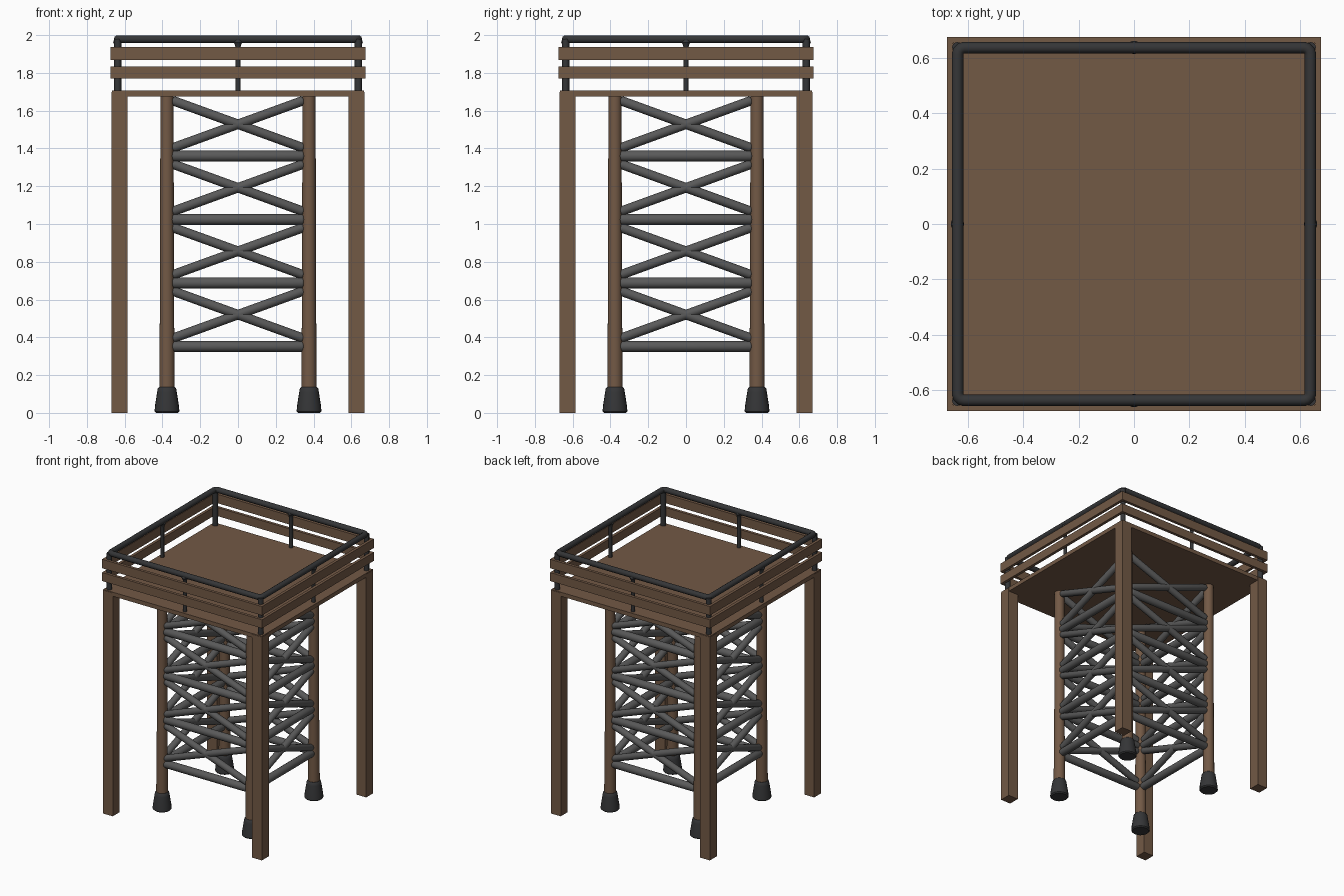
import bpy
from math import radians, sin, cos, pi
from mathutils import Vector

if "Cube" in bpy.data.objects:
    bpy.data.objects.remove(bpy.data.objects["Cube"])


def material(name, r, g, b):
    m = bpy.data.materials.new(name)
    m.diffuse_color = (r, g, b, 1)
    m.use_nodes = True
    m.node_tree.nodes["Principled BSDF"].inputs["Base Color"].default_value = m.diffuse_color
    return m


wood = material("wood", 0.17, 0.10, 0.06)
steel = material("steel", 0.10, 0.10, 0.10)
dark = material("dark_metal", 0.035, 0.036, 0.038)


def mesh_object(name, verts, faces, mat, smooth=False):
    me = bpy.data.meshes.new(name)
    me.from_pydata(verts, [], faces)
    me.materials.append(mat)
    ob = bpy.data.objects.new(name, me)
    bpy.context.collection.objects.link(ob)
    if smooth:
        bpy.ops.object.select_all(action='DESELECT')
        ob.select_set(True)
        bpy.context.view_layer.objects.active = ob
        bpy.ops.object.shade_smooth_by_angle(angle=radians(40))
    return ob


def box(name, lo, hi, mat):
    v = [(x, y, z) for x in (lo[0], hi[0]) for y in (lo[1], hi[1]) for z in (lo[2], hi[2])]
    f = [(0, 1, 3, 2), (4, 6, 7, 5), (0, 4, 5, 1), (2, 3, 7, 6), (0, 2, 6, 4), (1, 5, 7, 3)]
    return mesh_object(name, v, f, mat)


def lathe(name, profile, start, axis, mat, n=20):
    """Round solid: profile of (radius, distance) along an axis from start."""
    q = Vector(axis).to_track_quat('Z', 'Y')
    start = Vector(start)
    v = [start + q @ Vector((r * cos(2 * pi * i / n), r * sin(2 * pi * i / n), h))
         for r, h in profile for i in range(n)]
    f = [(k * n + i, k * n + (i + 1) % n, (k + 1) * n + (i + 1) % n, (k + 1) * n + i)
         for k in range(len(profile) - 1) for i in range(n)]
    f += [tuple(reversed(range(n))), tuple(range(len(v) - n, len(v)))]
    return mesh_object(name, v, f, mat, True)


def tube(name, a, b, r, mat):
    """Tube with slightly rounded ends."""
    d = Vector(b) - Vector(a)
    L = d.length
    prof = [(r * 0.6, 0), (r * 0.9, 0.006), (r, 0.014), (r, L - 0.014), (r * 0.9, L - 0.006), (r * 0.6, L)]
    return lathe(name, prof, a, d, mat, 16)


# Deck
box("deck", (-0.668, -0.668, 1.675), (0.668, 0.668, 1.706), wood)

for sx in (-1, 1):
    for sy in (-1, 1):
        # Square outer posts
        cx, cy = sx * 0.628, sy * 0.628
        box("outer_post", (cx - 0.042, cy - 0.042, 0), (cx + 0.042, cy + 0.042, 1.70), wood)
        # Round inner legs with rubber feet
        p = (sx * 0.376, sy * 0.376, 0)
        lathe("inner_leg", [(0.041, 0.1), (0.040, 0.3), (0.037, 0.6), (0.035, 1.68)], p, (0, 0, 1), wood)
        lathe("leg_foot", [(0.058, 0), (0.066, 0.008), (0.063, 0.04), (0.052, 0.11),
                           (0.049, 0.128), (0.042, 0.136)], p, (0, 0, 1), dark)
        # Railing corner posts
        lathe("rail_corner_post", [(0.019, 0), (0.019, 0.28)],
              (sx * 0.637, sy * 0.637, 1.70), (0, 0, 1), dark, 16)

# Everything that repeats on the four sides
for k in range(4):
    c, s = round(cos(k * pi / 2)), round(sin(k * pi / 2))

    def turn(x, y, z):
        return (c * x - s * y, s * x + c * y, z)

    # Cross braced lattice between the inner legs
    for i in range(4):
        z = 0.352 + 0.336 * i
        tube("horizontal_brace", turn(-0.352, -0.376, z), turn(0.352, -0.376, z), 0.029, steel)
        zc = z + 0.168
        for d in (-1, 1):
            tube("diagonal_brace", turn(-0.350, -0.376, zc - 0.127 * d),
                 turn(0.350, -0.376, zc + 0.127 * d), 0.025, steel)

    # Railing planks outside the rail posts
    e = 0.674 if k % 2 == 0 else 0.655
    for z0, z1 in ((1.77, 1.835), (1.868, 1.936)):
        a, b = turn(-e, -0.674, z0), turn(e, -0.652, z1)
        box("railing_plank", [min(q) for q in zip(a, b)], [max(q) for q in zip(a, b)], wood)

    # Middle rail post, flared under the handrail
    lathe("rail_middle_post", [(0.013, 0), (0.013, 0.235), (0.017, 0.25), (0.024, 0.262), (0.02, 0.275)],
          turn(0, -0.637, 1.70), (0, 0, 1), dark, 16)

# Round handrail with tight rounded corners
cu = bpy.data.curves.new("handrail", 'CURVE')
cu.dimensions = '3D'
cu.bevel_depth = 0.021
cu.bevel_resolution = 3
cu.use_fill_caps = True
R, m = 0.024, 0.636
pts = []
for k in range(4):
    a0 = k * pi / 2
    sx, sy = ((1, 1), (-1, 1), (-1, -1), (1, -1))[k]
    for j in range(4):
        a = a0 + j * pi / 6
        pts.append((sx * (m - R) + R * cos(a), sy * (m - R) + R * sin(a), 1.979))
sp = cu.splines.new('POLY')
sp.points.add(len(pts) - 1)
for q, p in zip(sp.points, pts):
    q.co = (*p, 1)
sp.use_cyclic_u = True
cu.materials.append(dark)
bpy.context.collection.objects.link(bpy.data.objects.new("handrail", cu))
